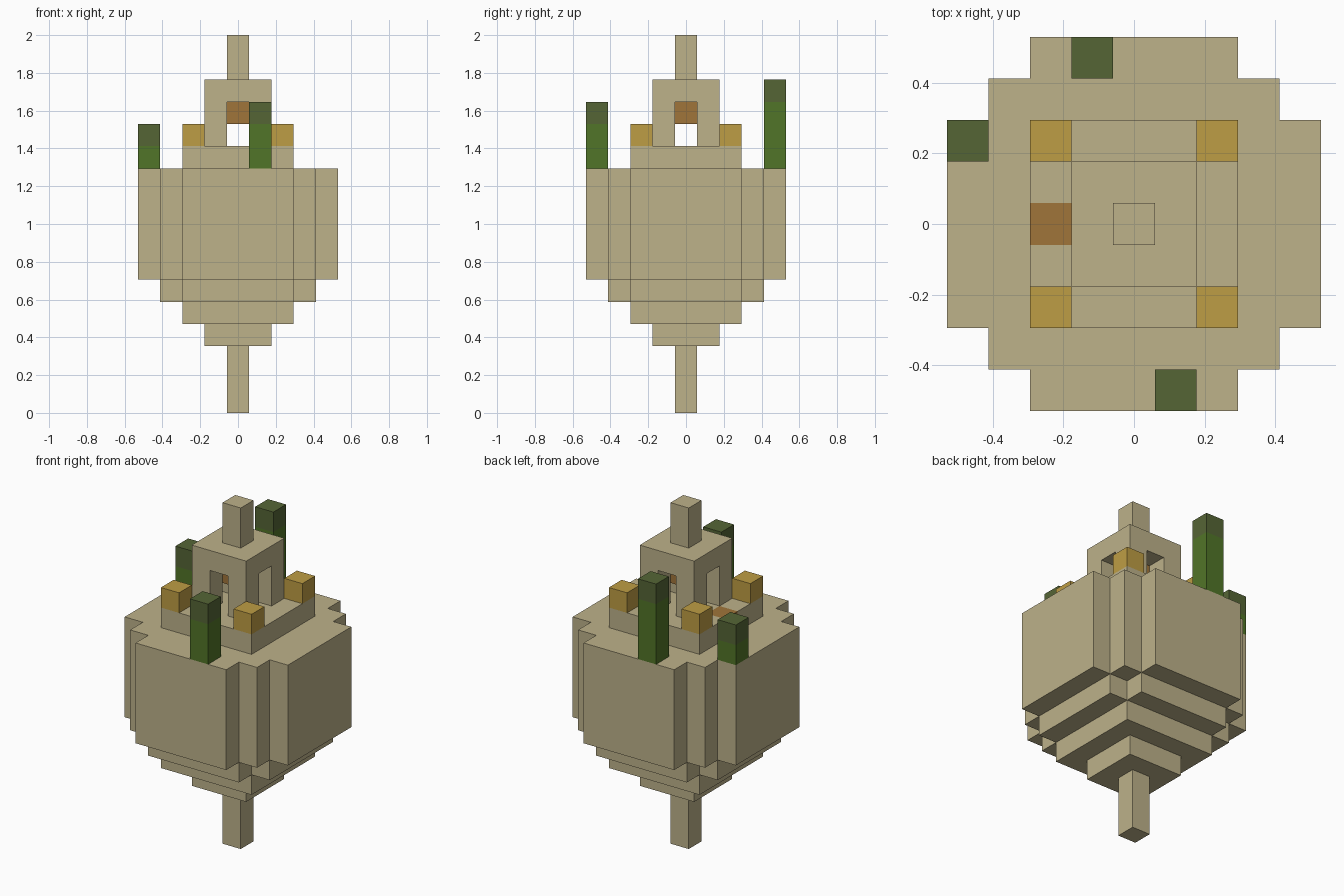
import bpy
import bmesh

cube = bpy.data.objects.get("Cube")
if cube:
    bpy.data.objects.remove(cube, do_unlink=True)

U = 2 / 17  # one block


def material(name, rgb):
    m = bpy.data.materials.new(name)
    m.use_nodes = True
    color = (*rgb, 1)
    m.diffuse_color = color
    m.node_tree.nodes["Principled BSDF"].inputs["Base Color"].default_value = color
    return m


SAND = material("sandstone", (0.51, 0.445, 0.255))
GREEN = material("leaf_green", (0.083, 0.178, 0.021))
DARK = material("dark_green", (0.091, 0.130, 0.036))
OCHRE = material("ochre", (0.515, 0.337, 0.058))
BROWN = material("brown", (0.352, 0.178, 0.042))


def prism(name, outline, bottom, top, mat):
    """Extrude a flat outline, in blocks, between two heights."""
    bm = bmesh.new()
    face = bm.faces.new([bm.verts.new((x * U, y * U, bottom * U)) for x, y in outline])
    new = bmesh.ops.extrude_face_region(bm, geom=[face])["geom"]
    verts = [v for v in new if isinstance(v, bmesh.types.BMVert)]
    bmesh.ops.translate(bm, vec=(0, 0, (top - bottom) * U), verts=verts)
    bmesh.ops.recalc_face_normals(bm, faces=bm.faces)
    mesh = bpy.data.meshes.new(name)
    bm.to_mesh(mesh)
    bm.free()
    mesh.materials.append(mat)
    obj = bpy.data.objects.new(name, mesh)
    bpy.context.collection.objects.link(obj)
    return obj


def four_way(corner):
    """Turn one corner of an outline around the centre four times."""
    points, part = [], corner
    for _ in range(4):
        points += part
        part = [(-y, x) for x, y in part]
    return points


def box(name, x, y, bottom, top, mat, half=0.5):
    square = [(x - half, y - half), (x + half, y - half), (x + half, y + half), (x - half, y + half)]
    return prism(name, square, bottom, top, mat)


# Stepped round body tapering to a spike
box("bottom_spike", 0, 0, 0, 3, SAND)
box("lowest_step", 0, 0, 3, 4, SAND, 1.5)
box("lower_step", 0, 0, 4, 5, SAND, 2.5)
prism("upper_step", four_way([(3.5, 2.5), (2.5, 2.5), (2.5, 3.5)]), 5, 6, SAND)
prism("body", four_way([(4.5, 2.5), (3.5, 2.5), (3.5, 3.5), (2.5, 3.5), (2.5, 4.5)]), 6, 11, SAND)

# Terrace with one brown block let into its side
notched = [(-2.5, -2.5), (2.5, -2.5), (2.5, 2.5), (-2.5, 2.5),
           (-2.5, 0.5), (-1.5, 0.5), (-1.5, -0.5), (-2.5, -0.5)]
prism("terrace", notched, 11, 12, SAND)
box("terrace_brown_block", -2, 0, 11, 12, BROWN)

# Corner blocks and shrine pillars
for sx, side in ((-1, "right"), (1, "left")):
    for sy, end in ((-1, "front"), (1, "back")):
        box(f"corner_block_{end}_{side}", 2 * sx, 2 * sy, 12, 13, OCHRE)
        box(f"shrine_pillar_{end}_{side}", sx, sy, 12, 14, SAND)

# Shrine roof, hanging block and top spike
box("shrine_roof", 0, 0, 14, 15, SAND, 1.5)
box("hanging_block", 0, 0, 13, 14, BROWN)
box("top_spike", 0, 0, 15, 17, SAND)

# Plant columns with darker tips
for name, x, y, top in (("front", 1, -4, 14), ("right", -4, 2, 13), ("back", -1, 4, 15)):
    box(f"plant_stem_{name}", x, y, 11, top - 1, GREEN)
    box(f"plant_tip_{name}", x, y, top - 1, top, DARK)
